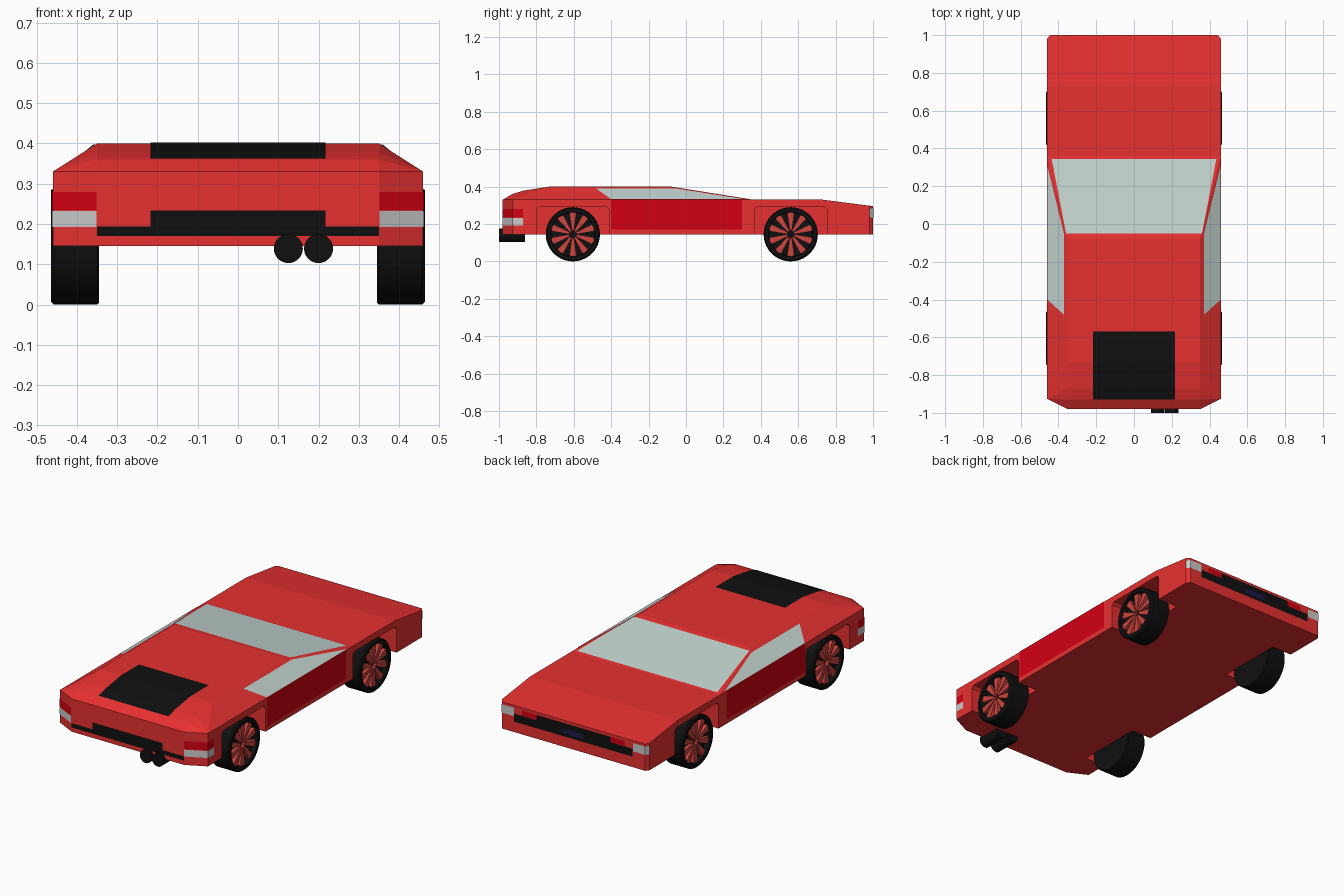
import bpy, bmesh, math
from mathutils import Vector

if "Cube" in bpy.data.objects:
    bpy.data.objects.remove(bpy.data.objects["Cube"])


def material(name, r, g, b):
    m = bpy.data.materials.new(name)
    m.diffuse_color = (r, g, b, 1)
    m.use_nodes = True
    m.node_tree.nodes["Principled BSDF"].inputs["Base Color"].default_value = m.diffuse_color
    return m


RED = material("paint", 0.80, 0.03, 0.03)
DEEP = material("deep_red", 0.65, 0.0, 0.006)
BLACK = material("black", 0.005, 0.005, 0.005)
GLASS = material("glass", 0.55, 0.66, 0.63)
LAMP = material("lamp_white", 0.55, 0.55, 0.55)
NAVY = material("navy", 0.012, 0.01, 0.06)
RIM = material("rim_red", 0.62, 0.06, 0.05)


def to_object(name, bm, mat):
    me = bpy.data.meshes.new(name)
    bm.to_mesh(me)
    bm.free()
    if mat:
        me.materials.append(mat)
    ob = bpy.data.objects.new(name, me)
    bpy.context.collection.objects.link(ob)
    return ob


def panel(name, polys, out, mat, mirror=False):
    """Thin decal faces pushed a little along 'out', optionally mirrored in x."""
    bm = bmesh.new()
    for s in ((1, -1) if mirror else (1,)):
        o = Vector((out[0] * s, out[1], out[2])).normalized()
        for poly in polys:
            f = bm.faces.new([bm.verts.new(Vector((p[0] * s, p[1], p[2])) + o * 0.002) for p in poly])
            f.normal_update()
            if f.normal.dot(o) < 0:
                f.normal_flip()
    return to_object(name, bm, mat)


def band(pts, z0, z1):
    """Upright quads along a plan path."""
    return [[(*a, z0), (*b, z0), (*b, z1), (*a, z1)] for a, b in zip(pts, pts[1:])]


# Body shell: stations of belt (y, x, z) and top (y, x, z), welded where they meet
BOTTOM = 0.145
stations = [
    ((1.0, .445, .295), (1.0, .445, .295)),
    ((.98, .46, .298), (.98, .46, .298)),
    ((.73, .46, .33), (.73, .46, .33)),
    ((.36, .46, .33), (.36, .46, .33)),
    ((-.08, .46, .33), (-.08, .35, .40)),
    ((-.925, .46, .33), (-.73, .35, .40)),
    ((-.925, .46, .33), (-.87, .35, .378)),
    ((-.925, .46, .33), (-.93, .35, .36)),
    ((-.98, .35, .33), (-.98, .35, .33)),
]
bm = bmesh.new()
cache = {}


def vert(x, y, z):
    key = (round(x, 4), round(y, 4), round(z, 4))
    if key not in cache:
        cache[key] = bm.verts.new(key)
    return cache[key]


def face(vs):
    vs = list(dict.fromkeys(vs))
    if len(vs) > 2:
        bm.faces.new(vs)


rings = []
for (yb, xb, zb), (yt, xt, zt) in stations:
    half = [(xb, yb, BOTTOM), (xb, yb, zb), (xt, yt, zt)]
    rings.append([vert(-x, y, z) for x, y, z in half] + [vert(x, y, z) for x, y, z in reversed(half)])
for a, b in zip(rings, rings[1:]):
    for i in range(6):
        j = (i + 1) % 6
        face([a[i], a[j], b[j], b[i]])
face(rings[0])
face(rings[-1])
bmesh.ops.recalc_face_normals(bm, faces=bm.faces)
body = to_object("body", bm, RED)

# Wheel wells cut from the body
WHEELS = (-0.605, 0.56)
bm = bmesh.new()
for s in (1, -1):
    for y in WHEELS:
        prof = [(-.193, 0), (.193, 0), (.193, .28), (.178, .294), (-.178, .294), (-.193, .28)]
        f = bm.faces.new([bm.verts.new((s * .335, y + a, z)) for a, z in prof])
        ext = bmesh.ops.extrude_face_region(bm, geom=[f])
        bmesh.ops.translate(bm, vec=(s * .2, 0, 0),
                            verts=[v for v in ext["geom"] if isinstance(v, bmesh.types.BMVert)])
bmesh.ops.recalc_face_normals(bm, faces=bm.faces)
cutter = to_object("well_cutter", bm, RED)
cutter.hide_render = True
mod = body.modifiers.new("wells", "BOOLEAN")
mod.operation, mod.solver, mod.object = "DIFFERENCE", "EXACT", cutter
bpy.context.view_layer.objects.active = body
bpy.ops.object.modifier_apply(modifier="wells")
bpy.data.objects.remove(cutter)

# Glass
panel("windscreen", [[(.436, .345, .3324), (-.436, .345, .3324), (-.36, -.05, .3953), (.36, -.05, .3953)]],
      (0, .07, .44), GLASS)
panel("side_windows", [[(.458, -.40, .3313), (.458, .31, .3313), (.37, -.05, .3873), (.37, -.48, .3873)]],
      (.07, 0, .11), GLASS, True)

# Doors
panel("doors", band([(.46, -.40), (.46, .30)], .17, .33), (1, 0, 0), DEEP, True)

# Engine cover follows the rear deck
deck = [(-.57, .40), (-.73, .40), (-.87, .378), (-.928, .361)]
panel("engine_cover", [[(-.217, a, za), (.217, a, za), (.217, b, zb), (-.217, b, zb)]
                       for (a, za), (b, zb) in zip(deck, deck[1:])], (0, -.12, 1), BLACK)

# Tail end
corner = [(.35, -.98), (.46, -.925), (.46, -.87)]
panel("tail_lamps_red", band(corner, .235, .28), (1, -1, 0), DEEP, True)
panel("tail_lamps_white", band(corner, .193, .232), (1, -1, 0), LAMP, True)
panel("rear_grille", band([(-.35, -.98), (.35, -.98)], .17, .194)
      + band([(-.217, -.98), (.217, -.98)], .194, .233), (0, -1, 0), BLACK)

# Nose end
nose = [(.37, 1.0), (.445, 1.0), (.46, .98)]
panel("head_lamps", band(nose, .235, .282), (1, 1, 0), LAMP, True)
panel("marker_lamps", band([(.23, 1.0), (.32, 1.0)], .252, .28), (0, 1, 0), DEEP, True)
panel("front_grille", band([(-.37, 1.0), (.37, 1.0)], .205, .25)
      + band([(-.23, 1.0), (.23, 1.0)], .25, .28), (0, 1, 0), BLACK)
panel("front_plate", band([(-.065, 1.003), (.065, 1.003)], .222, .25), (0, 1, 0), NAVY)

# Exhaust pipes
for i, x in enumerate((.125, .20)):
    bpy.ops.mesh.primitive_cylinder_add(vertices=32, radius=.036, depth=.14,
                                        location=(x, -.93, .139), rotation=(math.pi / 2, 0, 0))
    pipe = bpy.context.object
    pipe.name = f"exhaust_{i + 1}"
    pipe.data.materials.append(BLACK)
    bpy.ops.object.shade_smooth_by_angle()

# Wheels: turned tyre with recessed face, plus ten wedge spokes
RADIUS, SEG = 0.145, 40


def wheel(name, s, y):
    bm = bmesh.new()
    prof = [(.345, .0), (.345, .141), (.35, RADIUS), (.457, RADIUS), (.465, .138), (.465, .119), (.435, .117), (.435, 0)]
    line = [bm.verts.new((s * x, y, RADIUS + r)) for x, r in prof]
    edges = [bm.edges.new(p) for p in zip(line, line[1:])]
    bmesh.ops.spin(bm, geom=line + edges, cent=(0, y, RADIUS), axis=(1, 0, 0),
                   angle=math.tau, steps=SEG, use_merge=True)
    bmesh.ops.remove_doubles(bm, verts=bm.verts, dist=1e-5)
    bmesh.ops.recalc_face_normals(bm, faces=bm.faces)
    tyre = to_object(name + "_tyre", bm, BLACK)
    bpy.ops.object.select_all(action="DESELECT")
    tyre.select_set(True)
    bpy.context.view_layer.objects.active = tyre
    bpy.ops.object.shade_smooth_by_angle()

    bm = bmesh.new()
    for k in range(10):
        mid = math.tau * k / 10
        outline = [(.02, -.3), (.116, -.165), (.118, 0), (.116, .165), (.02, .3)]
        f = bm.faces.new([bm.verts.new((s * .434, y + r * math.sin(mid + a), RADIUS + r * math.cos(mid + a)))
                          for r, a in outline])
        ext = bmesh.ops.extrude_face_region(bm, geom=[f])
        vs = [v for v in ext["geom"] if isinstance(v, bmesh.types.BMVert)]
        bmesh.ops.translate(bm, verts=vs, vec=(s * .02, 0, 0))
    bmesh.ops.recalc_face_normals(bm, faces=bm.faces)
    to_object(name + "_spokes", bm, RIM)


for side, s in (("right", 1), ("left", -1)):
    for end, y in zip(("front", "rear"), WHEELS):
        wheel(f"{side}_{end}_wheel", s, y)
